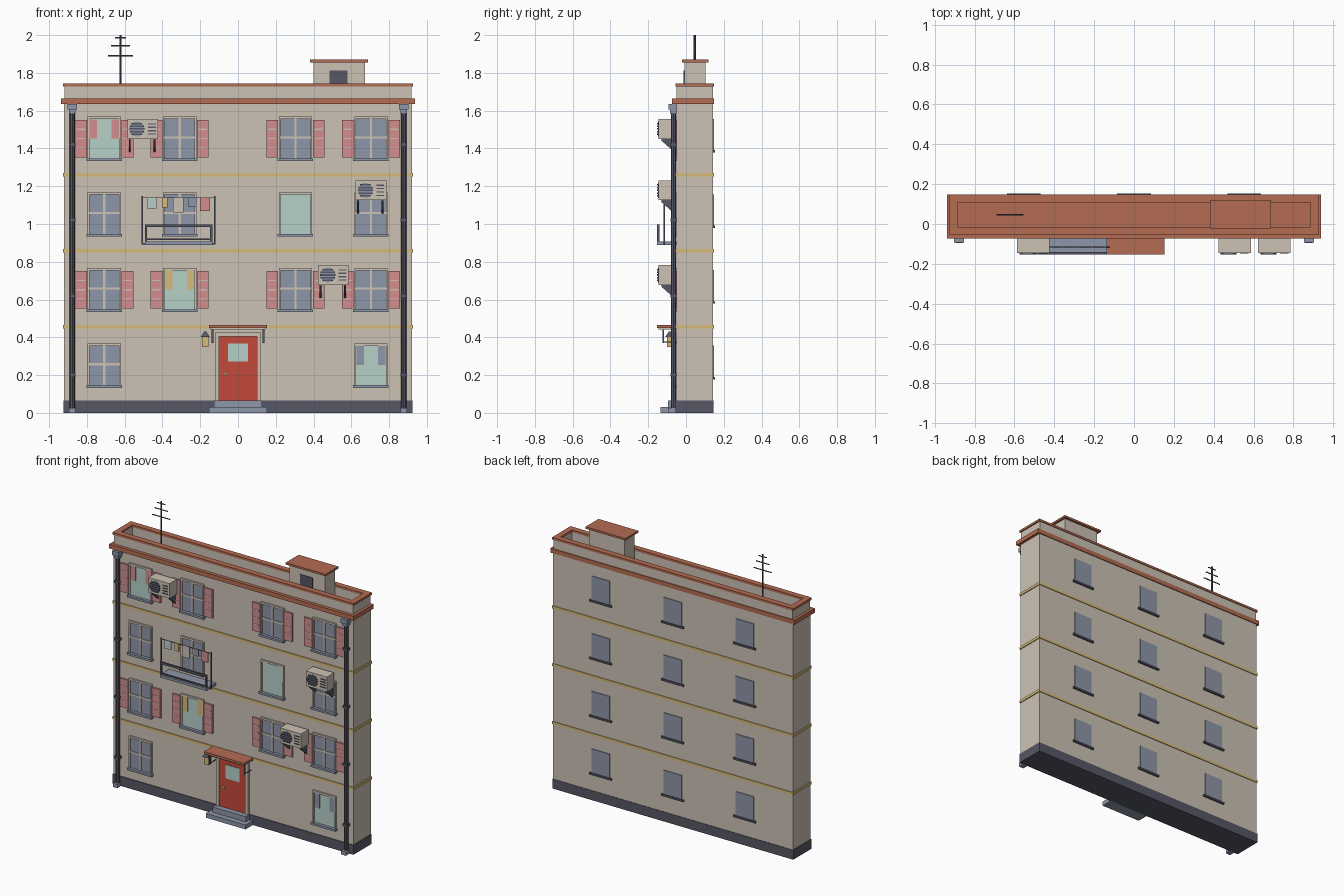
import bpy, bmesh, math
from mathutils import Matrix, Vector

if "Cube" in bpy.data.objects:
    bpy.data.objects.remove(bpy.data.objects["Cube"])

def mat(name, r, g, b):
    m = bpy.data.materials.new(name)
    lin = [((c / 255 + 0.055) / 1.055) ** 2.4 for c in (r, g, b)]
    m.diffuse_color = (*lin, 1)
    m.use_nodes = True
    m.node_tree.nodes["Principled BSDF"].inputs["Base Color"].default_value = m.diffuse_color
    return m

WALL = mat("wall_beige", 205, 194, 181)
DARK = mat("dark_iron", 86, 87, 101)
SLATE = mat("slate_blue", 141, 150, 168)
TERRA = mat("terracotta", 180, 108, 82)
OCHRE = mat("ochre", 214, 187, 122)
PINK = mat("shutter_pink", 210, 141, 141)
MINT = mat("pale_mint", 183, 208, 201)
RED = mat("door_red", 197, 74, 58)

class Part:
    """Collects simple solids into one object of one colour."""
    def __init__(self, name, material):
        self.name, self.material, self.bm = name, material, bmesh.new()

    def box(self, x0, x1, y0, y1, z0, z1):
        m = Matrix.Translation(((x0 + x1) / 2, (y0 + y1) / 2, (z0 + z1) / 2))
        m = m @ Matrix.Diagonal((x1 - x0, y1 - y0, z1 - z0, 1))
        bmesh.ops.create_cube(self.bm, size=1, matrix=m)
        return self

    def cyl(self, a, b, r, r2=None, n=8, turn=0):
        a, b = Vector(a), Vector(b)
        rot = (b - a).to_track_quat('Z', 'Y').to_matrix().to_4x4()
        bmesh.ops.create_cone(self.bm, cap_ends=True, segments=n, radius1=r,
                              radius2=r if r2 is None else r2, depth=(b - a).length,
                              matrix=Matrix.Translation((a + b) / 2) @ rot @ Matrix.Rotation(turn, 4, 'Z'))
        return self

    def ring(self, x, y0, y1, t, z0, z1):
        self.box(-x, x, y0, y0 + t, z0, z1).box(-x, x, y1 - t, y1, z0, z1)
        for s in (-1, 1):
            a, b = sorted((s * x, s * (x - t)))
            self.box(a, b, y0 + t, y1 - t, z0, z1)
        return self

    def prism(self, x0, x1, yz):
        va = [self.bm.verts.new((x0, y, z)) for y, z in yz]
        vb = [self.bm.verts.new((x1, y, z)) for y, z in yz]
        self.bm.faces.new(va)
        self.bm.faces.new(vb[::-1])
        for i in range(len(yz)):
            j = (i + 1) % len(yz)
            self.bm.faces.new((va[j], va[i], vb[i], vb[j]))
        return self

    def done(self):
        bmesh.ops.recalc_face_normals(self.bm, faces=self.bm.faces)
        me = bpy.data.meshes.new(self.name)
        self.bm.to_mesh(me)
        self.bm.free()
        me.materials.append(self.material)
        bpy.context.collection.objects.link(bpy.data.objects.new(self.name, me))

F, B = -0.05, 0.142      # front and back wall planes

# main shell, plinth, floor bands, cornice, parapet
Part("building_body", WALL).box(-.92, .92, F, B, .03, 1.65).done()
Part("plinth", DARK).box(-.925, .925, F - .005, B + .003, 0, .066).done()
bands = Part("floor_bands", OCHRE)
for z in (.457, .859, 1.26):
    bands.box(-.926, .926, F - .006, B + .005, z - .009, z + .009)
bands.done()
Part("cornice", TERRA).box(-.938, .938, -.073, .148, 1.635, 1.665).done()
Part("parapet", WALL).ring(.918, F, B, .032, 1.665, 1.728).done()
Part("parapet_cap", TERRA).ring(.926, -.056, .147, .04, 1.728, 1.743).done()

# roof shed
Part("roof_shed", WALL).box(.4, .672, -.008, .103, 1.665, 1.856).done()
Part("roof_shed_cap", TERRA).box(.382, .687, -.022, .12, 1.856, 1.87).done()
Part("roof_shed_opening", DARK).box(.485, .58, -.012, 0, 1.70, 1.812).done()

# aerial
aerial = Part("aerial", DARK).cyl((-.622, .047, 1.66), (-.622, .047, 2), .006, n=6)
for z, w in ((1.892, .067), (1.943, .05), (1.985, .03)):
    aerial.cyl((-.622 - w, .047, z), (-.622 + w, .047, z), .004, n=6)
aerial.done()

# drainpipes with hopper, clips and shoe
pipes, hoppers = Part("drainpipes", DARK), Part("drainpipe_hoppers", SLATE)
for x in (-.877, .877):
    pipes.cyl((x, -.066, .02), (x, -.066, 1.6), .014)
    for z in (.2, .62, 1.02, 1.42):
        pipes.box(x - .018, x + .018, -.083, F, z - .008, z + .008)
    hoppers.box(x - .025, x + .025, -.092, F, 1.605, 1.635)
    hoppers.box(x - .018, x + .018, -.084, F, 1.585, 1.605)
    hoppers.box(x - .018, x + .018, -.095, F, 0, .026)
pipes.done()
hoppers.done()

# front windows
frames, sills = Part("window_frames", WALL), Part("window_sills", SLATE)
glass, lit = Part("window_glass", SLATE), Part("lit_window_glass", MINT)
shutters, rails = Part("shutters", PINK), Part("shutter_rails", WALL)
cols = (-.708, -.309, .304, .704)
curtains = {(3, 0): PINK, (1, 1): OCHRE, (0, 3): SLATE, (2, 2): MINT}
for r in range(4):
    for c, x in enumerate(cols):
        if r == 0 and c in (1, 2):
            continue
        z = .133 + .4 * r
        zt, zm = z + .235, z + .125
        for s in (-1, 1):
            a, b = sorted((x + s * .079, x + s * .088))
            frames.box(a, b, -.062, F, z + .014, zt)
        frames.box(x - .079, x + .079, -.062, F, zt - .013, zt)
        sills.box(x - .094, x + .094, -.074, F, z, z + .014)
        if (r, c) in curtains:
            lit.box(x - .079, x + .079, -.054, F, z + .014, zt - .013)
            cur = Part("curtains", curtains[r, c])
            for s in (-1, 1):
                a, b = sorted((x + s * .038, x + s * .077))
                cur.box(a, b, -.058, -.053, zm - .005, zt - .015)
            cur.done()
        else:
            glass.box(x - .079, x + .079, -.054, F, z + .014, zt - .013)
            frames.box(x - .006, x + .006, -.059, F, z + .014, zt - .013)
            frames.box(x - .079, x + .079, -.059, F, zm - .006, zm + .006)
        if r in (1, 3):
            for s in (-1, 1):
                a, b = sorted((x + s * .092, x + s * .154))
                shutters.box(a, b, -.062, F, z + .02, z + .218)
                for k in (1, 2, 3):
                    zz = z + .02 + .0495 * k
                    rails.box(a + .008, b - .008, -.064, -.06, zz - .003, zz + .003)
for p in (frames, sills, glass, lit, shutters, rails):
    p.done()

# back windows
bg, bs = Part("back_window_glass", SLATE), Part("back_window_sills", DARK)
for r in range(4):
    for x in (-.553, 0, .553):
        z = .178 + .4 * r
        bg.box(x - .07, x + .07, B - .01, B + .005, z, z + .178)
        bs.box(x - .085, x + .085, B - .01, .154, z, z + .013)
bg.done()
bs.done()

# air conditioners
ac, grille = Part("air_conditioners", WALL), Part("air_conditioner_grilles", DARK)
fan, brk = Part("air_conditioner_fans", SLATE), Part("air_conditioner_brackets", DARK)
for x, z in ((-.505, 1.503), (.505, .73), (.704, 1.178)):
    ac.box(x - .081, x + .081, -.145, -.066, z - .052, z + .052)
    fx = x - .03
    fan.cyl((fx, -.14, z), (fx, -.148, z), .04, n=16)
    for k in range(-2, 3):
        h = math.sqrt(.04 ** 2 - (.0145 * k) ** 2)
        grille.box(fx - h, fx + h, -.153, -.146, z + .0145 * k - .004, z + .0145 * k + .004)
    for k in (-1.5, -.5, .5, 1.5):
        grille.box(x + .028, x + .07, -.149, -.144, z + .018 * k - .003, z + .018 * k + .003)
    for dx in (-.068, .062):
        brk.prism(x + dx - .005, x + dx + .005,
                  [(F, z - .052), (-.13, z - .052), (-.13, z - .062), (-.062, z - .122), (F, z - .122)])
        brk.box(x + dx - .005, x + dx + .005, -.07, F, z - .052, z - .03)
for p in (ac, grille, fan, brk):
    p.done()

# balcony with railing and washing line
Part("balcony_slab", SLATE).box(-.493, -.135, -.153, F, .89, .908).done()
rail = Part("balcony_railing", DARK)
rail.box(-.493, -.135, -.153, -.141, .983, .998).box(-.493, -.135, -.15, -.143, .914, .922)
for x in (-.493, -.147):
    rail.box(x, x + .012, -.153, -.141, .9, .99)
rail.done()
line = Part("washing_line", DARK)
for x in (-.508, -.124):
    line.box(x - .004, x + .004, -.12, -.112, .892, 1.147)
    line.box(*sorted((x, -.48 if x < -.3 else -.15)), -.12, -.112, .892, .9)
line.box(-.508, -.124, -.118, -.114, 1.137, 1.141).done()
for n, m, x0, x1, z0 in (("towel", MINT, -.482, -.431, 1.082), ("sock", OCHRE, -.403, -.372, 1.087),
                         ("shirt", WALL, -.345, -.288, 1.06), ("cloth", SLATE, -.266, -.22, 1.092),
                         ("blanket", PINK, -.202, -.147, 1.07)):
    Part("laundry_" + n, m).box(x0, x1, -.1195, -.1125, z0, 1.141).done()

# front door, surround, steps
fr = Part("door_frame", WALL).box(-.122, -.1, -.066, F, .066, .425).box(.1, .122, -.066, F, .066, .425)
fr.box(-.1, .1, -.066, F, .405, .425).done()
Part("front_door", RED).box(-.1, .1, -.058, F, .066, .405).done()
Part("door_window", MINT).box(-.054, .054, -.062, F, .272, .367).done()
Part("door_knob", OCHRE).cyl((-.066, -.056, .208), (-.066, -.072, .208), .009).done()
Part("door_steps", SLATE).box(-.153, .153, -.135, F, 0, .03).box(-.127, .127, -.096, F, .03, .066).done()

# canopy and its supports
Part("canopy", TERRA).box(-.154, .154, -.154, F, .449, .466).done()
Part("canopy_underside", WALL).box(-.145, .145, -.146, F, .442, .449).done()
sup = Part("canopy_supports", DARK)
for x in (-.135, .135):
    sup.box(x - .004, x + .004, -.124, -.116, .37, .445)
    sup.cyl((x, -.12, .375), (x, F, .375), .003, n=6)
sup.done()

# wall lantern
Part("lantern_body", OCHRE).box(-.19, -.157, -.1, -.072, .348, .402).done()
lamp = Part("lantern_cap", DARK).cyl((-.1735, -.086, .402), (-.1735, -.086, .432), .034, .006, n=4, turn=math.pi / 4)
lamp.box(-.178, -.169, -.086, F, .405, .415).done()
